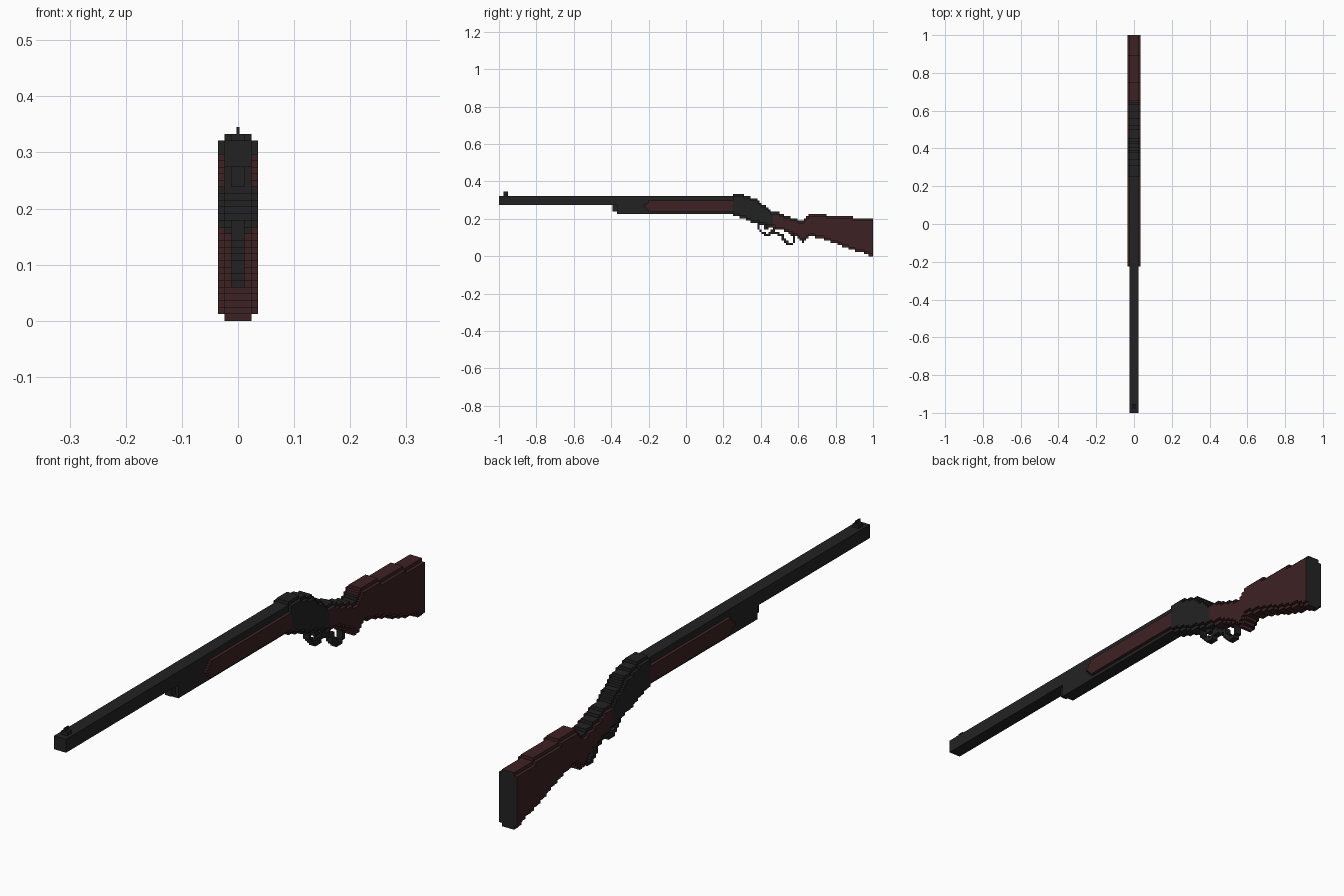
import bpy, bmesh

if "Cube" in bpy.data.objects:
    bpy.data.objects.remove(bpy.data.objects["Cube"])

V = 2 / 168          # voxel size; columns run along y, levels along z, six cells across x


def material(name, rgb):
    m = bpy.data.materials.new(name)
    m.diffuse_color = (*rgb, 1)
    m.use_nodes = True
    m.node_tree.nodes["Principled BSDF"].inputs["Base Color"].default_value = m.diffuse_color
    return m


MATS = [material("dark_steel", (0.0165, 0.0165, 0.0165)),
        material("red_brown_wood", (0.047, 0.0155, 0.0165))]
STEEL, WOOD = 0, 1
cells = {}           # (x, column, level) -> (part, material)


def fill(part, mat, xs, cols, levels):
    for i in xs:
        for j in range(*cols):
            for k in range(*levels):
                cells[i, j, k] = (part, mat)


def level_at(points, j):
    for (a, p), (b, q) in zip(points, points[1:]):
        if a <= j <= b:
            return p + (q - p) * (j - a) / (b - a)


# barrel, magazine plug and forend core
fill("barrel", STEEL, range(1, 5), (0, 105), (23, 27))
fill("magazine_plug", STEEL, range(2, 4), (51, 53), (20, 23))
fill("forend_core", STEEL, range(1, 5), (53, 105), (19, 23))

# wooden forend cheeks with a rounded front
for k, start in zip(range(20, 25), (67, 66, 65, 66, 67)):
    fill("forend_wood", WOOD, (0, 5), (start, 105), (k, k + 1))

# receiver and stock: stepped side profile, outer layers one cell shallower
TOP = [(105, 28), (109, 28), (112, 26.8), (115, 26), (118, 23.7), (121, 22), (122.5, 20.4),
       (125, 20), (128, 18.6), (131.5, 17.2), (134.5, 16.3), (136.5, 16.3), (138, 17.2),
       (139.5, 19), (147.5, 18.5), (157.5, 17.6), (168, 16.7)]
BOTTOM = [(105, 18.5), (108, 17.5), (110.5, 16.7), (113.5, 15.4), (117, 14.4), (121.5, 13),
          (125, 12.2), (128, 11.4), (131.5, 10), (134, 8.2), (136.5, 6.4), (138, 7.3),
          (140, 9), (144, 8.2), (148.5, 6.9), (155, 4.2), (162, 2), (168, 0)]
for j in range(105, 168):
    top, bottom = round(level_at(TOP, j + .5)), round(level_at(BOTTOM, j + .5))
    part, mat = ("receiver", STEEL) if j < 123 else ("stock", WOOD)
    fill(part, mat, range(1, 5), (j, j + 1), (bottom, top))
    fill(part, mat, (0, 5), (j, j + 1), (bottom + 1, top - 1))
    if 123 <= j < 138:                       # steel tang along the wrist
        fill("tang", STEEL, range(1, 5), (j, j + 1), (top - 1, top))


# lever loops and trigger traced as one-cell paths
def trace(part, points):
    for (a, p), (b, q) in zip(points, points[1:]):
        n = max(1, int(2 * max(abs(b - a), abs(q - p))))
        for s in range(n + 1):
            j, k = int(a + (b - a) * s / n), int(p + (q - p) * s / n)
            for i in (2, 3):
                cells.setdefault((i, j, k), (part, STEEL))


trace("lever", [(116.2, 15), (116.3, 12.5), (118, 10.5), (120.5, 9.5), (122.5, 10.5),
                (124.5, 10.4), (127, 9.3), (128.5, 6.8), (130.2, 5.3), (131.8, 5.5),
                (132.6, 7.5), (131.5, 9.6)])
trace("lever", [(122.5, 10.5), (123.5, 12.5)])
trace("trigger", [(119.5, 14), (120.2, 12.2)])

# front sight base
fill("front_sight_base", STEEL, range(2, 4), (2, 4), (27, 28))

# emit only exposed faces, one object per part
AXES = [(1, 0, 0), (0, 1, 0), (0, 0, 1)]


def place(p):
    return ((p[0] - 3) * V, p[1] * V - 1, p[2] * V)


for part in dict.fromkeys(p for p, _ in cells.values()):
    bm = bmesh.new()
    for c, (p, mat) in cells.items():
        if p != part:
            continue
        for a in range(3):
            u, w = AXES[(a + 1) % 3], AXES[(a + 2) % 3]
            for s in (0, 1):
                step = 2 * s - 1
                if tuple(c[n] + step * AXES[a][n] for n in range(3)) in cells:
                    continue
                quad = [(0, 0), (1, 0), (1, 1), (0, 1)][::step]
                f = bm.faces.new([bm.verts.new(place([
                    c[n] + s * AXES[a][n] + m * u[n] + t * w[n] for n in range(3)]))
                    for m, t in quad])
                # the butt end of the stock is a dark plate
                f.material_index = STEEL if a == 1 and s and c[1] == 167 else mat
    bmesh.ops.remove_doubles(bm, verts=bm.verts[:], dist=V * .01)
    bmesh.ops.dissolve_limit(bm, angle_limit=.02, verts=bm.verts[:], edges=bm.edges[:],
                             delimit={'MATERIAL'})
    mesh = bpy.data.meshes.new(part)
    for m in MATS:
        mesh.materials.append(m)
    bm.to_mesh(mesh)
    bm.free()
    bpy.context.collection.objects.link(bpy.data.objects.new(part, mesh))

# thin front sight blade
bpy.ops.mesh.primitive_cube_add(size=1, location=(0, -1 + 3 * V, 28.5 * V))
blade = bpy.context.object
blade.name = "front_sight_blade"
blade.scale = (.005, 2 * V, V)
blade.data.materials.append(MATS[STEEL])
